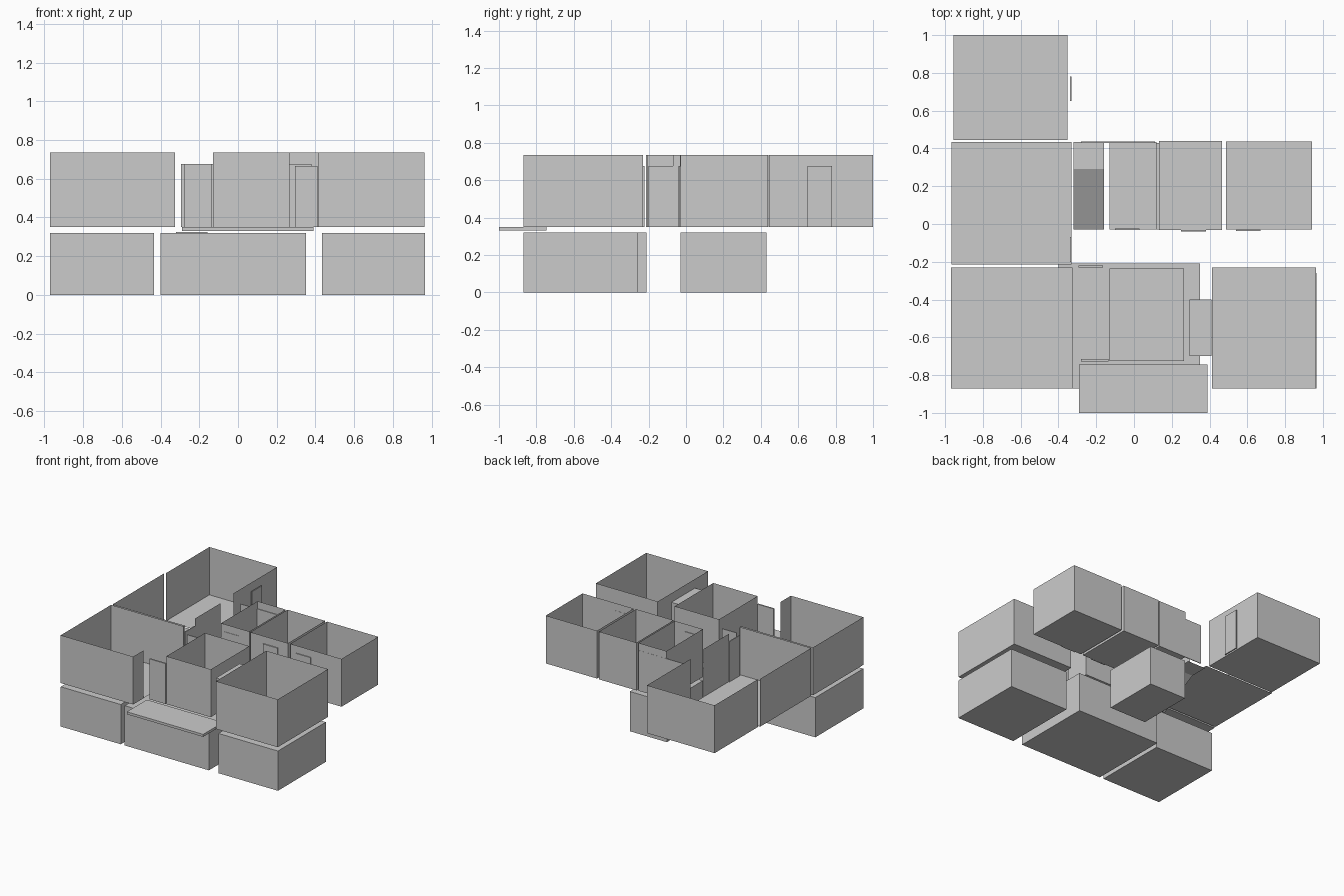
import bpy

if "Cube" in bpy.data.objects:
    bpy.data.objects.remove(bpy.data.objects["Cube"])

LOW, FLOOR, TOP, DOOR = 0.32, 0.35, 0.735, 0.675


def mesh(name, quads):
    """Make an object from separate four-cornered sheets."""
    verts = [v for q in quads for v in q]
    faces = [tuple(range(i, i + 4)) for i in range(0, len(verts), 4)]
    me = bpy.data.meshes.new(name)
    me.from_pydata(verts, [], faces)
    ob = bpy.data.objects.new(name, me)
    bpy.context.collection.objects.link(ob)
    return ob


def flat(x0, x1, y0, y1, z):
    return [(x0, y0, z), (x1, y0, z), (x1, y1, z), (x0, y1, z)]


def wall(xa, ya, xb, yb, z0, z1):
    return [(xa, ya, z0), (xb, yb, z0), (xb, yb, z1), (xa, ya, z1)]


def room(name, x0, x1, y0, y1, z0=FLOOR, z1=TOP, sides="fblr", right_parts=(), roof=False):
    """Sheet-walled room; right_parts gives the y spans of a broken right wall."""
    quads = [flat(x0, x1, y0, y1, z0)]
    if "f" in sides:
        quads.append(wall(x0, y0, x1, y0, z0, z1))
    if "b" in sides:
        quads.append(wall(x1, y1, x0, y1, z0, z1))
    if "l" in sides:
        quads.append(wall(x0, y1, x0, y0, z0, z1))
    if "r" in sides:
        quads.append(wall(x1, y0, x1, y1, z0, z1))
    for a, b in right_parts:
        quads.append(wall(x1, a, x1, b, z0, z1))
    if roof:
        quads.append(flat(x0, x1, y0, y1, z1))
    return mesh(name, quads)


def block(name, x0, x1, y0, y1, z0, z1):
    bpy.ops.mesh.primitive_cube_add(size=1, location=((x0 + x1) / 2, (y0 + y1) / 2, (z0 + z1) / 2))
    ob = bpy.context.object
    ob.name = name
    ob.scale = (x1 - x0, y1 - y0, z1 - z0)
    return ob


# Lower storey
for name, x0, x1, y0, y1 in (
    ("lower_left_room", -0.97, -0.435, -0.87, -0.26),
    ("lower_middle_room", -0.40, 0.35, -0.87, -0.21),
    ("lower_right_room", 0.435, 0.965, -0.87, -0.26),
    ("lower_back_room", -0.13, 0.20, -0.03, 0.43),
):
    room(name, x0, x1, y0, y1, 0, LOW, roof=True)

# Open-plan rooms along the left side
room("front_left_room", -0.97, -0.325, -0.87, -0.23, sides="fbl",
     right_parts=[(-0.87, -0.74)])
room("middle_left_room", -0.965, -0.332, -0.215, 0.435, sides="fl",
     right_parts=[(-0.215, -0.205), (-0.07, 0.25)])
room("back_left_room", -0.955, -0.352, 0.445, 1.0, sides="blr")

# Closed rooms of the upper storey
room("centre_room", -0.13, 0.265, -0.725, -0.235)
room("front_right_room", 0.413, 0.963, -0.87, -0.23)
room("bathroom", -0.13, 0.12, -0.028, 0.435)
room("back_middle_room", 0.133, 0.467, -0.032, 0.44)
room("back_right_room", 0.487, 0.943, -0.03, 0.437)

# Balcony, closet and back panel
block("balcony", -0.29, 0.39, -1.0, -0.745, 0.33, 0.35)
block("closet", 0.295, 0.41, -0.70, -0.40, FLOOR, 0.665)
block("back_panel", -0.28, 0.11, 0.43, 0.436, FLOOR, DOOR)

# Stair ramp and landing
mesh("stair", [
    flat(-0.32, -0.158, 0.29, 0.435, 0.325),
    [(-0.32, 0.29, 0.325), (-0.158, 0.29, 0.325), (-0.158, -0.03, 0.15), (-0.32, -0.03, 0.15)],
])

# Doors facing the front
for i, (x, w, y, t) in enumerate((
    (-0.28, 0.145, -0.722, 0.012),
    (-0.295, 0.13, -0.225, 0.008),
    (-0.10, 0.13, -0.027, 0.008),
    (0.25, 0.13, -0.037, 0.008),
    (0.54, 0.13, -0.033, 0.008),
)):
    block(f"front_door_{i}", x, x + w, y - t / 2, y + t / 2, FLOOR, DOOR)

# Doors facing the side
for i, y in enumerate((-0.20, 0.65)):
    block(f"side_door_{i}", -0.339, -0.331, y, y + 0.13, FLOOR, DOOR)
